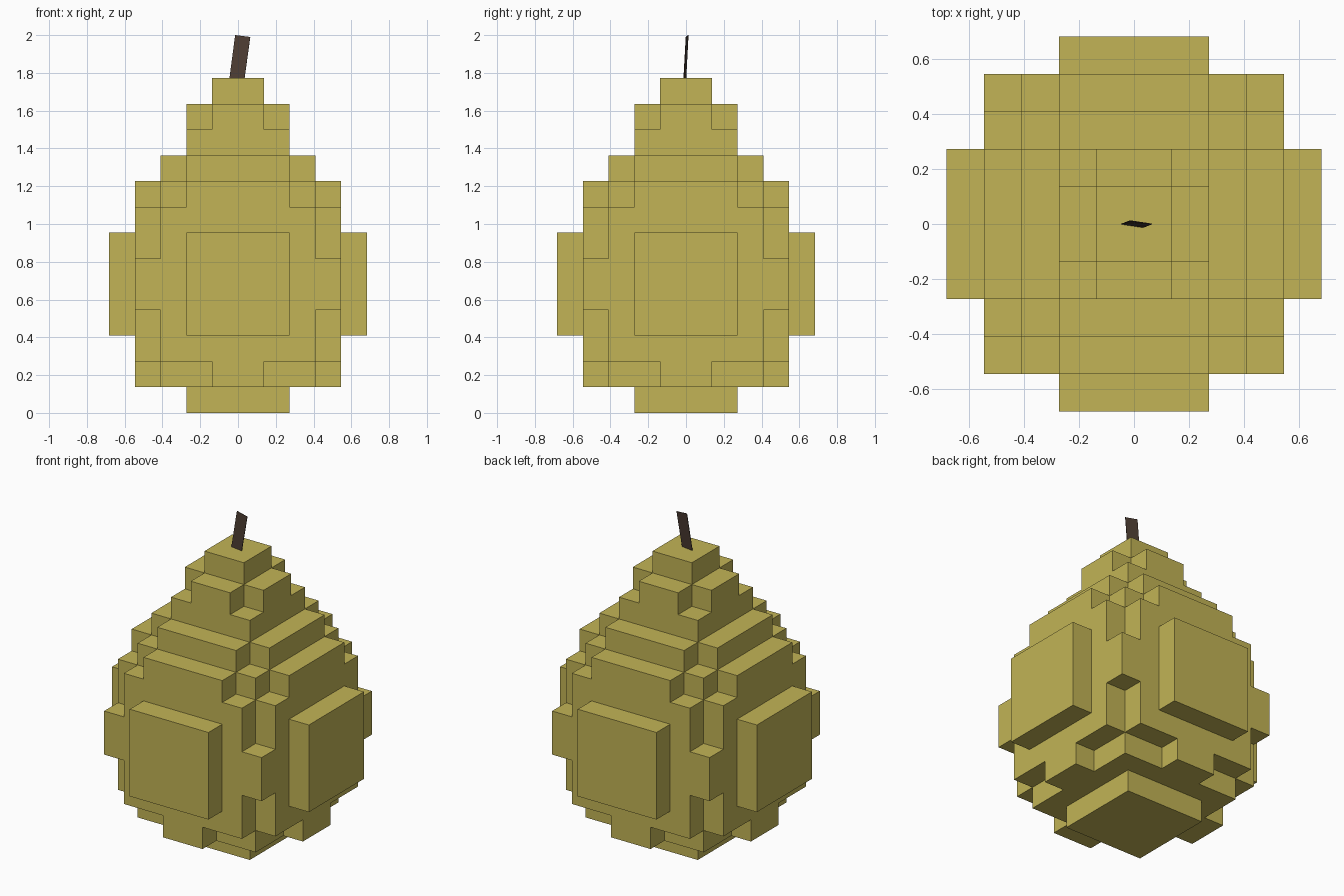
import bpy
import bmesh
from mathutils import Vector

default = bpy.data.objects.get("Cube")
if default:
    bpy.data.objects.remove(default, do_unlink=True)

UNIT = 3 / 22  # edge length of one block


def make_material(name, rgb):
    mat = bpy.data.materials.new(name)
    mat.use_nodes = True
    colour = (*rgb, 1)
    mat.diffuse_color = colour
    mat.node_tree.nodes["Principled BSDF"].inputs["Base Color"].default_value = colour
    return mat


def make_object(name, bm, mat):
    mesh = bpy.data.meshes.new(name)
    bm.to_mesh(mesh)
    bm.free()
    mesh.materials.append(mat)
    obj = bpy.data.objects.new(name, mesh)
    bpy.context.collection.objects.link(obj)
    return obj


def layer_block(cells, low, high, a, b):
    """Fill a centred block of half-sizes a, b and its quarter-turned twin."""
    for hx, hy in {(a, b), (b, a)}:
        for z in range(low, high):
            cells.update((x, y, z) for x in range(-hx, hx) for y in range(-hy, hy))


def block_shell(cells):
    """Outer faces of a set of unit blocks."""
    bm = bmesh.new()
    verts = {}

    def vert(p):
        key = tuple(round(2 * c) for c in p)
        if key not in verts:
            verts[key] = bm.verts.new(p * UNIT)
        return verts[key]

    for cell in sorted(cells):
        centre = Vector(cell) + Vector((0.5, 0.5, 0.5))
        for axis in range(3):
            for sign in (-1, 1):
                n = Vector((0, 0, 0))
                n[axis] = sign
                if tuple(int(c + d) for c, d in zip(cell, n)) in cells:
                    continue
                u = Vector((0, 0, 0))
                u[(axis + 1) % 3] = 1
                v = n.cross(u)
                mid = centre + n / 2
                bm.faces.new([vert(mid + (u * s + v * t) / 2)
                              for s, t in ((-1, -1), (1, -1), (1, 1), (-1, 1))])
    return bm


skin = make_material("pear_yellow", (0.54, 0.456, 0.092))
bark = make_material("stem_brown", (0.072, 0.045, 0.032))

# Fruit body: bottom layer, top layer, half-sizes in blocks
cells = set()
for block in (
    (0, 1, 2, 2),                    # foot
    (1, 2, 3, 3), (1, 2, 4, 1),      # lower bevel
    (2, 8, 4, 3), (4, 6, 4, 4),      # belly
    (3, 7, 5, 2),                    # raised side panels
    (8, 9, 3, 3), (8, 9, 4, 2),      # shoulder
    (9, 10, 3, 2),
    (10, 11, 2, 2), (11, 12, 2, 1),  # neck
    (12, 13, 1, 1),                  # tip
):
    layer_block(cells, *block)
make_object("fruit_body", block_shell(cells), skin)

# Stem: thin leaning plate
bm = bmesh.new()
base = 13 * UNIT
corners = ((-0.045, 0.0, base), (0.035, -0.012, base),
           (0.065, 0.0, 1.99), (-0.015, 0.012, 2.0))
bm.faces.new([bm.verts.new(c) for c in corners])
stem = make_object("stem", bm, bark)
plate = stem.modifiers.new("thickness", "SOLIDIFY")
plate.thickness = 0.003
plate.offset = 0
